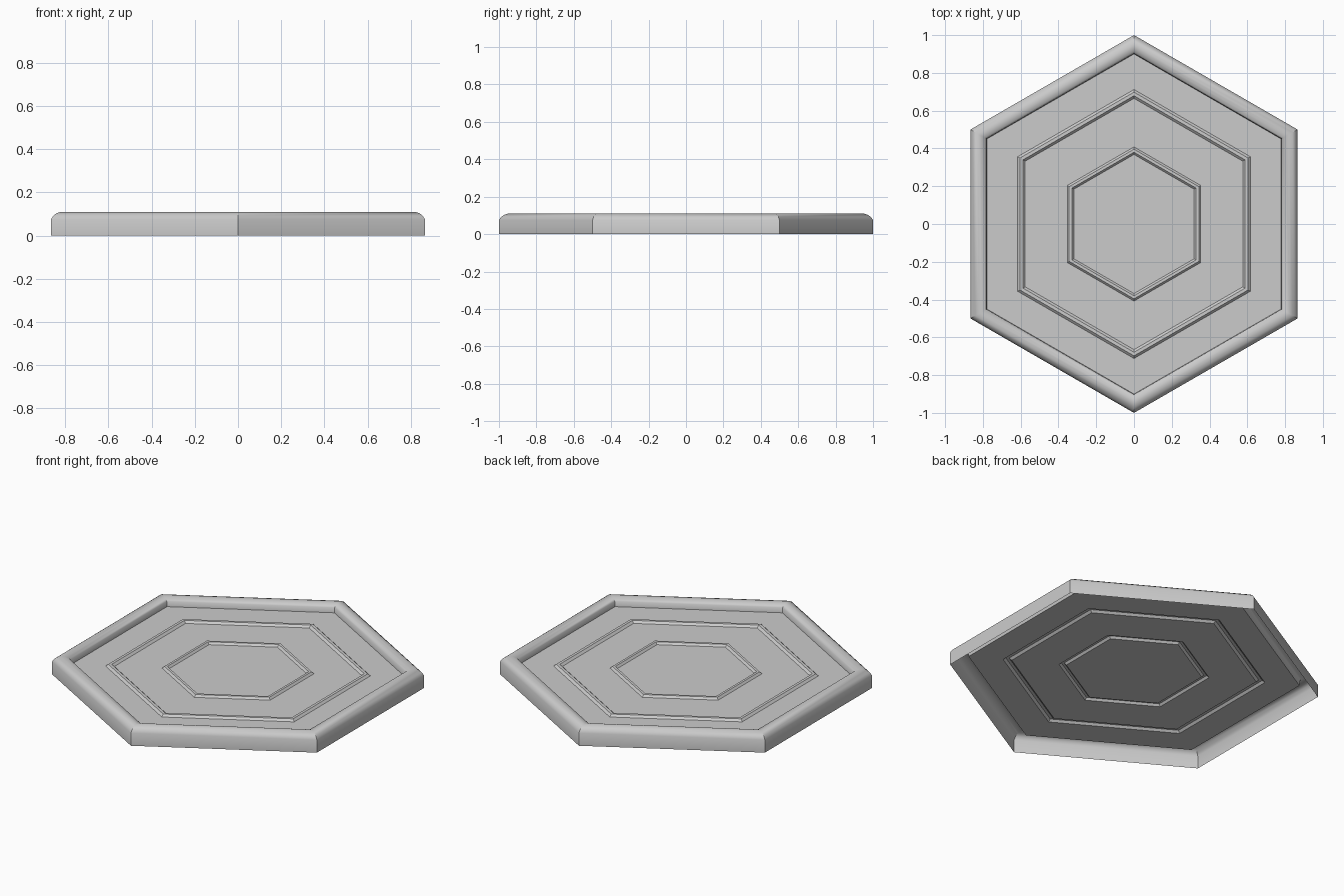
import bpy, bmesh, math

if "Cube" in bpy.data.objects:
    bpy.data.objects.remove(bpy.data.objects["Cube"])

# cross-section as (corner radius, height), from the bottom of the wall to the centre panel
rim = [(1.0, 0.0), (1.0, 0.075), (0.988, 0.092), (0.97, 0.104), (0.95, 0.11),
       (0.93, 0.107), (0.912, 0.10), (0.903, 0.09), (0.90, 0.06)]


def ridge(outer, inner, base, height):
    w = outer - inner
    return [(outer, base), (outer - 0.3 * w, base + height),
            (inner + 0.3 * w, base + height), (inner, base)]


profile = rim + ridge(0.712, 0.665, 0.06, 0.012) + ridge(0.408, 0.368, 0.06, 0.012)

# hexagonal open-bottomed shell, corners pointing along y
bm = bmesh.new()
rings = []
for r, z in profile:
    rings.append([bm.verts.new((r * math.cos(math.pi / 2 + i * math.pi / 3),
                                r * math.sin(math.pi / 2 + i * math.pi / 3), z))
                  for i in range(6)])
for a, b in zip(rings, rings[1:]):
    for i in range(6):
        j = (i + 1) % 6
        bm.faces.new((a[i], a[j], b[j], b[i]))
bm.faces.new(rings[-1])  # centre panel

mesh = bpy.data.meshes.new("hex_plate")
bm.to_mesh(mesh)
bm.free()
plate = bpy.data.objects.new("hex_plate", mesh)
bpy.context.collection.objects.link(plate)

# soft rim, crisp hexagon corners
bpy.context.view_layer.objects.active = plate
plate.select_set(True)
bpy.ops.object.shade_smooth_by_angle(angle=math.radians(35))
